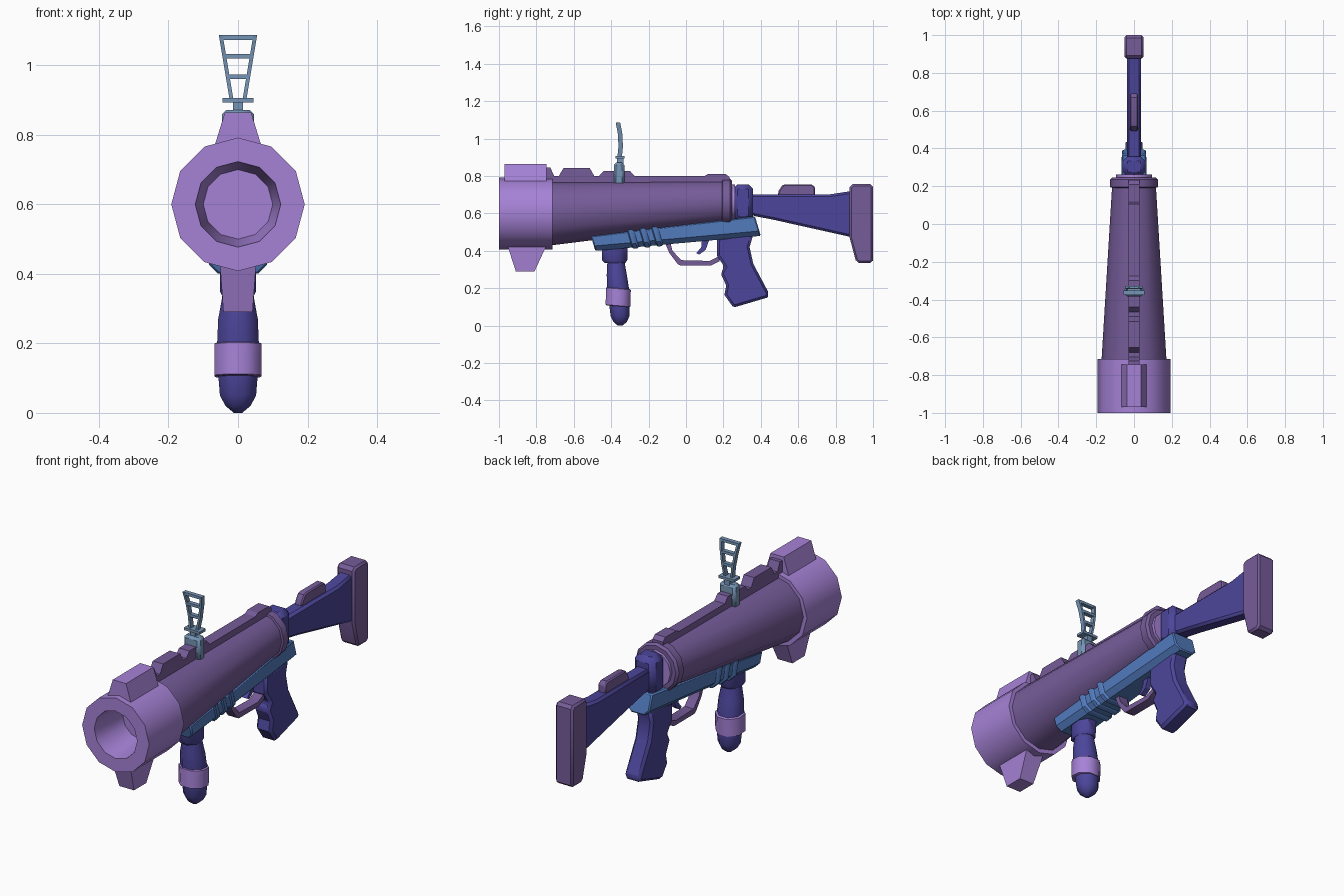
import bpy, bmesh, math
from math import sin, cos, pi

if "Cube" in bpy.data.objects:
    bpy.data.objects.remove(bpy.data.objects["Cube"])


def srgb(r, g, b):
    f = lambda c: c / 12.92 if c <= 0.04045 else ((c + 0.055) / 1.055) ** 2.4
    return (f(r), f(g), f(b), 1)


def material(name, *rgb):
    m = bpy.data.materials.new(name)
    m.diffuse_color = srgb(*rgb)
    m.use_nodes = True
    m.node_tree.nodes["Principled BSDF"].inputs["Base Color"].default_value = m.diffuse_color
    return m


LILAC = material("light_purple", 0.65, 0.51, 0.84)
PURPLE = material("dusty_purple", 0.46, 0.36, 0.60)
INDIGO = material("indigo", 0.30, 0.275, 0.61)
BLUE = material("mid_blue", 0.32, 0.48, 0.74)
STEEL = material("steel_blue", 0.46, 0.58, 0.71)


def loft(name, rings, mat, bevel=0, smooth=40):
    """Closed skin through equal-sized rings of 3D points, capped at both ends."""
    bm = bmesh.new()
    vs = [[bm.verts.new(p) for p in r] for r in rings]
    n = len(rings[0])
    for a, b in zip(vs, vs[1:]):
        for i in range(n):
            j = (i + 1) % n
            bm.faces.new((a[i], a[j], b[j], b[i]))
    bm.faces.new(vs[0])
    bm.faces.new(vs[-1])
    bmesh.ops.recalc_face_normals(bm, faces=bm.faces)
    me = bpy.data.meshes.new(name)
    bm.to_mesh(me)
    bm.free()
    me.materials.append(mat)
    me.shade_smooth()
    me.set_sharp_from_angle(angle=math.radians(smooth))
    ob = bpy.data.objects.new(name, me)
    bpy.context.collection.objects.link(ob)
    if bevel:
        b = ob.modifiers.new("bevel", 'BEVEL')
        b.width, b.segments = bevel, 1
        b.limit_method, b.angle_limit = 'ANGLE', math.radians(50)
    return ob


def prism(name, pts, hw, mat, bevel=0):
    """Side profile (y, z) extruded across x."""
    return loft(name, [[(x, y, z) for y, z in pts] for x in (-hw, hw)], mat, bevel, 30)


def tube(name, rings, mat, n=12):
    """Rings (y, centre z, radius) along y, with a corner at the top."""
    a = [2 * pi * i / n for i in range(n)]
    return loft(name, [[(r * sin(t), y, c + r * cos(t)) for t in a] for y, c, r in rings], mat)


def post(name, rings, mat, n=8, tilt=0):
    """Rings (z, centre y, x radius, y radius) along z."""
    a = [2 * pi * (i + .5) / n for i in range(n)]
    k = 1 / cos(pi / n)
    return loft(name, [[(k * rx * cos(t), y + k * ry * sin(t), z + tilt * sin(t) * ry)
                        for t in a] for z, y, rx, ry in rings], mat, smooth=50)


def box(name, x, y0, y1, z0, z1, mat, bevel=0):
    return prism(name, [(y0, z0), (y1, z0), (y1, z1), (y0, z1)], x, mat, bevel)


# Muzzle with recessed bore, barrel, rear collar
tube("muzzle", [(-.715, .6, .1), (-.715, .6, .192), (-1, .6, .192),
                (-1, .6, .123), (-.8, .6, .1)], LILAC)
tube("barrel", [(-.74, .6, .173), (.2, .66, .116)], PURPLE)
tube("barrel_collar", [(.19, .66, .11), (.195, .66, .126), (.235, .66, .126), (.247, .66, .115)], PURPLE)
tube("collar_disc", [(.24, .66, .094), (.262, .66, .094)], LILAC)

# Muzzle block on top and fin below
loft("muzzle_block", [[(-w, y, z) for y in (-.97, -.745)] + [(w, y, z) for y in (-.745, -.97)]
                      for w, z in ((.076, .74), (.038, .864))], LILAC)
loft("muzzle_fin", [[(-w, a, z), (-w, b, z), (w, b, z), (w, a, z)]
                    for w, a, b, z in ((.052, -.955, -.745, .43), (.042, -.91, -.81, .29))], LILAC)

# Top rail with raised steps
prism("top_rail", [(-.75, .74), (-.75, .845), (-.725, .845), (-.705, .80), (-.68, .80), (-.655, .843),
                   (-.515, .843), (-.49, .80), (-.465, .80), (-.44, .828), (-.30, .828), (-.275, .80),
                   (.10, .80), (.12, .812), (.21, .812), (.232, .795), (.232, .74)], .03, PURPLE)

# Ladder sight
box("sight_base", .046, -.385, -.33, .75, .872, STEEL, .012)
box("sight_neck", .014, -.37, -.335, .86, .90, STEEL)
box("sight_plate", .045, -.378, -.328, .893, .906, STEEL)
curve = [(.90, -.355), (.96, -.349), (1.03, -.353), (1.087, -.364)]


def sight_half(z):
    return .024 + (z - .90) * .031 / .187


for s in (-1, 1):
    loft("sight_stile", [[(s * (sight_half(z) - dx), y + dy, z) for dx, dy in
                          ((0, -.012), (0, .012), (.011, .012), (.011, -.012))]
                         for z, y in curve], STEEL)
for z, y in ((.967, -.349), (1.026, -.353), (1.080, -.363)):
    box("sight_rung", sight_half(z) - .003, y - .011, y + .011, z - .007, z + .007, STEEL)


# Tilted lower bracket and its ribs
def bracket_ring(y, grow=0):
    t = (y + .485) / .885
    lo, hi = .40 + .08 * t - grow, .48 + .105 * t + grow
    w, c = .084 - .02 * t + grow, .026
    pts = [(-w, hi), (-w, lo + c), (-w + c, lo), (w - c, lo), (w, lo + c), (w, hi)]
    return [(x, y - .3 * (z - lo), z) for x, z in pts]


loft("lower_bracket", [bracket_ring(-.485), bracket_ring(.40)], BLUE, .006)
for y in (-.27, -.205, -.14):
    loft("bracket_rib", [bracket_ring(y - .018), bracket_ring(y - .01, .007),
                         bracket_ring(y + .01, .007), bracket_ring(y + .018)], BLUE)

# Fore grip with its band
post("fore_grip_collar", [(.43, -.382, .052, .068), (.35, -.382, .052, .068), (.335, -.38, .045, .055)], INDIGO)
post("fore_grip", [(.36, -.375, .044, .046), (.33, -.374, .046, .047), (.27, -.37, .057, .054),
                   (.20, -.363, .06, .058), (.10, -.355, .056, .054), (.05, -.353, .052, .05),
                   (.02, -.352, .036, .036), (0, -.352, .012, .012)], INDIGO)
post("fore_grip_band", [(.20, -.360, .062, .060), (.197, -.361, .068, .066),
                        (.107, -.364, .068, .066), (.104, -.364, .062, .060)], LILAC, tilt=-.09)

# Pistol grip, trigger and guard
prism("pistol_grip", [(.165, .47), (.36, .49), (.34, .42), (.36, .33), (.445, .17), (.435, .15),
                      (.265, .10), (.25, .102), (.205, .165), (.215, .215), (.185, .28),
                      (.205, .315), (.165, .375)], .045, INDIGO, .013)
prism("trigger_guard", [(-.115, .45), (-.09, .39), (-.045, .33), (-.03, .322), (.135, .322),
                        (.18, .345), (.18, .372), (.125, .346), (-.025, .35), (-.072, .40),
                        (-.085, .45)], .026, PURPLE)
prism("trigger", [(.085, .46), (.082, .42), (.055, .388), (.07, .38), (.105, .405), (.125, .46)], .014, INDIGO)

# Rear block, stock, cheek rest and butt pad
box("rear_block", .06, .25, .358, .56, .756, INDIGO, .025)
prism("stock", [(.33, .60), (.33, .702), (.77, .702), (.90, .722), (.90, .47), (.46, .568), (.37, .585)],
      .038, INDIGO, .012)
prism("cheek_rest", [(.49, .69), (.495, .72), (.515, .75), (.53, .756), (.67, .756), (.69, .742), (.69, .69)],
      .021, PURPLE, .006)
prism("butt_pad", [(.875, .74), (.892, .757), (.985, .757), (1, .742), (1, .348), (.985, .335),
                   (.925, .335), (.907, .35), (.875, .47)], .05, PURPLE, .01)
